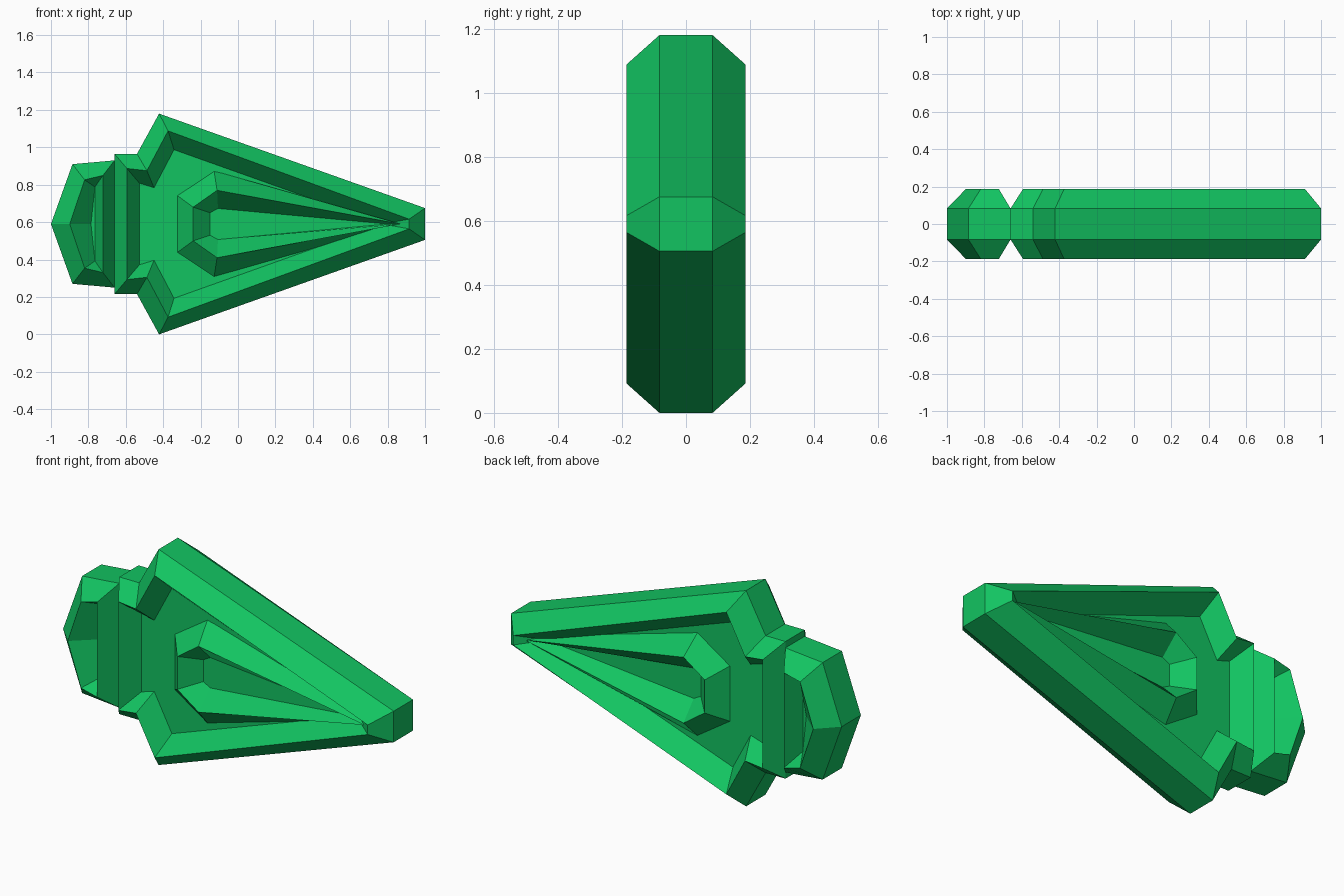
import bpy
import bmesh

if "Cube" in bpy.data.objects:
    bpy.data.objects.remove(bpy.data.objects["Cube"])

MID = 0.59               # height of the symmetry line
LOW, HIGH = 0.083, 0.186  # depth of rim / floor, and of the ridge crests

green = bpy.data.materials.new("green")
green.diffuse_color = (0.006, 0.55, 0.12, 1)
green.use_nodes = True
green.node_tree.nodes["Principled BSDF"].inputs["Base Color"].default_value = green.diffuse_color


def nested_solid(name, loops):
    """Solid from nested outlines: each is (depth, upper-half points (x, dz[, depth])),
    mirrored in z for the lower half and in y for the back."""
    bm = bmesh.new()
    sides = []
    for sign in (-1, 1):
        rings = []
        for depth, pts in loops:
            full = list(pts) + [(p[0], -p[1], *p[2:]) for p in reversed(pts)]
            rings.append([bm.verts.new((p[0], sign * (p[2] if len(p) > 2 else depth), MID + p[1]))
                          for p in full])
        sides.append(rings)
    # walls run from the front floor over the rim to the back floor
    chain = sides[0][::-1] + sides[1]
    n = len(chain[0])
    for a, b in zip(chain, chain[1:]):
        for i in range(n):
            j = (i + 1) % n
            bm.faces.new((a[i], a[j], b[j], b[i]))
    bm.faces.new(chain[0])
    bm.faces.new(chain[-1][::-1])
    bmesh.ops.remove_doubles(bm, verts=bm.verts, dist=0.0005)
    bmesh.ops.recalc_face_normals(bm, faces=bm.faces)
    mesh = bpy.data.meshes.new(name)
    bm.to_mesh(mesh)
    bm.free()
    mesh.materials.append(green)
    obj = bpy.data.objects.new(name, mesh)
    bpy.context.collection.objects.link(obj)
    return obj


# Arrow blade with collar: rim, ridge crest, recessed floor
nested_solid("arrow_blade", [
    (LOW, [(1, 0.085), (-0.422, 0.59), (-0.54, 0.375), (-0.66, 0.375)]),
    (HIGH, [(0.915, 0.026), (-0.374, 0.498), (-0.487, 0.285), (-0.594, 0.297)]),
    (LOW, [(0.773, 0), (-0.342, 0.397), (-0.449, 0.194), (-0.527, 0.218)]),
])

# Rounded tail block with a small recess
nested_solid("tail_block", [
    (LOW, [(-0.66, 0.34), (-0.885, 0.32), (-1, 0)]),
    (HIGH, [(-0.722, 0.26), (-0.82, 0.236), (-0.9, 0)]),
    (LOW, [(-0.765, 0.198), (-0.765, 0.198), (-0.786, 0)]),
])

# Long pointed ridge ring in the middle of the blade
nested_solid("centre_ridge", [
    (LOW - 0.003, [(0.87, 0), (-0.128, 0.284), (-0.326, 0.153)]),
    (0.182, [(0.87, 0, 0.15), (-0.112, 0.18), (-0.24, 0.09)]),
    (LOW + 0.003, [(0.80, 0), (-0.107, 0.083), (-0.15, 0.06)]),
])
